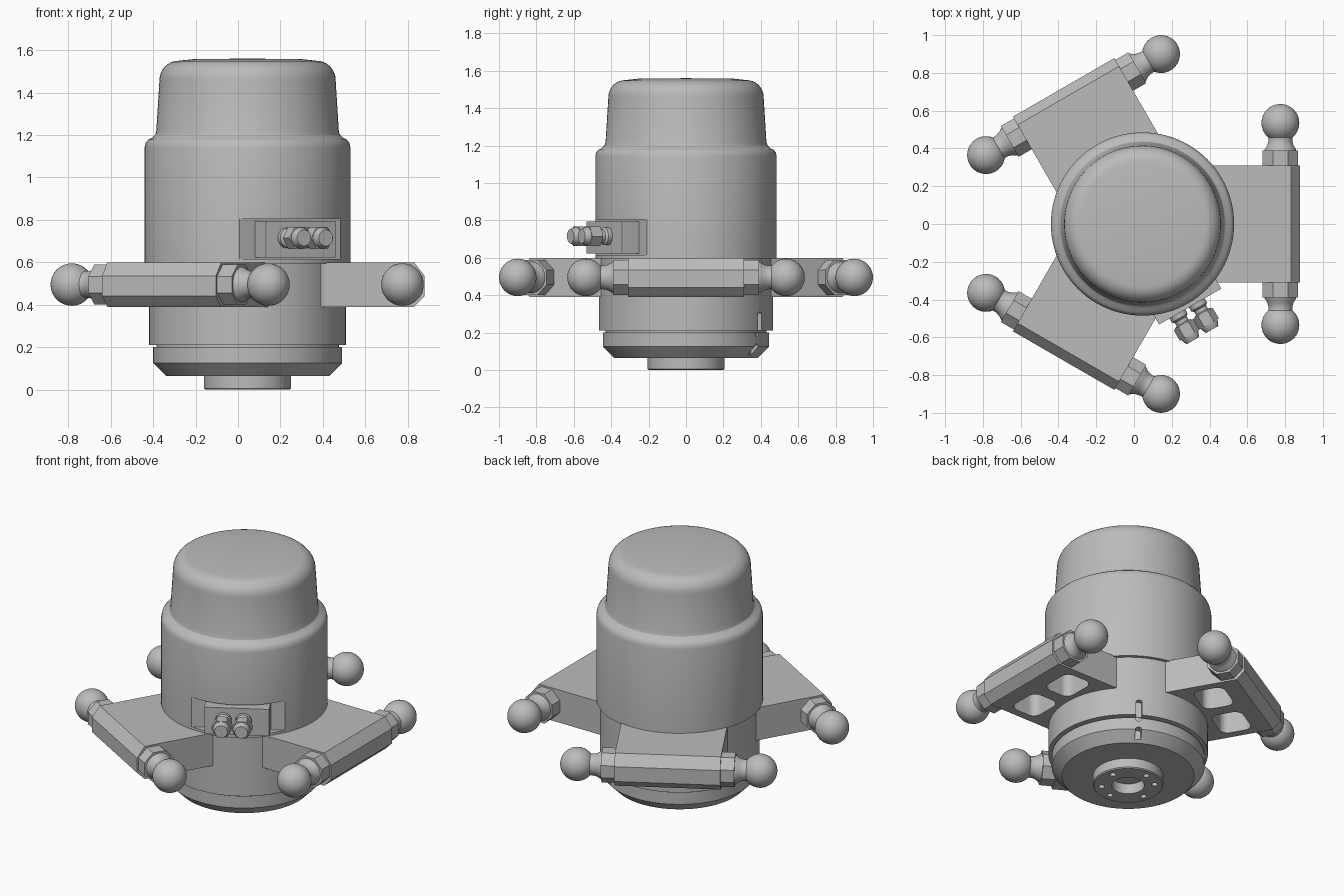
import bpy, bmesh, math
from mathutils import Matrix, Vector

if "Cube" in bpy.data.objects:
    bpy.data.objects.remove(bpy.data.objects["Cube"], do_unlink=True)

CENTRE = Matrix.Translation((0.045, 0, 0))

grey = bpy.data.materials.new("machined_grey")
grey.use_nodes = True
grey.diffuse_color = (0.5, 0.5, 0.5, 1)
grey.node_tree.nodes["Principled BSDF"].inputs["Base Color"].default_value = (0.5, 0.5, 0.5, 1)


def finish(name, bm, matrix=Matrix(), smooth=True):
    """Turn a bmesh into a placed object, smooth except at sharp edges."""
    bmesh.ops.remove_doubles(bm, verts=bm.verts, dist=1e-5)
    bmesh.ops.recalc_face_normals(bm, faces=bm.faces)
    bm.transform(CENTRE @ matrix)
    mesh = bpy.data.meshes.new(name)
    bm.to_mesh(mesh)
    bm.free()
    mesh.materials.append(grey)
    obj = bpy.data.objects.new(name, mesh)
    bpy.context.collection.objects.link(obj)
    if smooth:
        shade(obj)
    return obj


def shade(obj):
    bpy.ops.object.select_all(action="DESELECT")
    obj.select_set(True)
    bpy.context.view_layer.objects.active = obj
    bpy.ops.object.shade_smooth_by_angle(angle=math.radians(30))


def lathe(profile, steps=96):
    """Revolve (radius, height) points about z."""
    bm = bmesh.new()
    verts = [bm.verts.new((r, 0, z)) for r, z in profile]
    edges = [bm.edges.new(pair) for pair in zip(verts, verts[1:])]
    bmesh.ops.spin(bm, geom=verts + edges, cent=(0, 0, 0), axis=(0, 0, 1),
                   angle=math.tau, steps=steps)
    return bm


def prism(points, depth, start=0):
    """Extrude an xy outline along z."""
    bm = bmesh.new()
    face = bm.faces.new([bm.verts.new((x, y, start)) for x, y in points])
    top = bmesh.ops.extrude_face_region(bm, geom=[face])["geom"]
    bmesh.ops.translate(bm, vec=(0, 0, depth),
                        verts=[v for v in top if isinstance(v, bmesh.types.BMVert)])
    return bm


def polygon(sides, radius, turn=0):
    return [(radius * math.cos(math.tau * (i + turn) / sides),
             radius * math.sin(math.tau * (i + turn) / sides)) for i in range(sides)]


def rounded(x0, x1, y0, y1, r):
    corners = [(x1 - r, y1 - r), (x0 + r, y1 - r), (x0 + r, y0 + r), (x1 - r, y0 + r)]
    return [(x + r * math.cos(math.pi / 2 * (q + i / 6)), y + r * math.sin(math.pi / 2 * (q + i / 6)))
            for q, (x, y) in enumerate(corners) for i in range(7)]


def turn(degrees):
    return Matrix.Rotation(math.radians(degrees), 4, "Z")


def cut(target, cutters):
    for cutter in cutters:
        cutter.hide_render = True
        mod = target.modifiers.new("cut", "BOOLEAN")
        mod.operation, mod.solver, mod.object = "DIFFERENCE", "EXACT", cutter
        bpy.context.view_layer.objects.active = target
        bpy.ops.object.modifier_apply(modifier=mod.name)
        bpy.data.objects.remove(cutter, do_unlink=True)
    shade(target)


# Upper housing with the rounded, slightly tapered cap
corner = [(0.325 + 0.09 * math.sin(a), 1.46 + 0.09 * math.cos(a))
          for a in (math.pi / 2 * i / 8 for i in range(9))]
housing = finish("motor_housing", lathe(
    [(0, 1.56), (0.25, 1.558)] + corner
    + [(0.43, 1.22), (0.436, 1.2), (0.45, 1.187), (0.468, 1.178), (0.48, 1.163),
       (0.485, 1.14), (0.485, 0.595), (0, 0.595)]))

# Flat recess on the housing for the connector block
SIDE = turn(-60)
cut(housing, [finish("recess_cutter", prism(rounded(0.4, 0.7, -0.4, 0.4, 0.01), 0.19, 0.615),
                     SIDE, False)])

# Lower body with groove and chamfered bottom ring
base = finish("lower_body", lathe(
    [(0, 0.6), (0.465, 0.6), (0.465, 0.21), (0.43, 0.21), (0.43, 0.2), (0.445, 0.2),
     (0.445, 0.125), (0.385, 0.065), (0, 0.065)]))
upright = Matrix(((0, 0, 1, 0), (1, 0, 0, 0), (0, 1, 0, 0), (0, 0, 0, 1)))
cut(base, [finish("slot_cutter", prism(rounded(-0.018, 0.018, z0, z1, 0.016), 0.2, r),
                  turn(58) @ upright, False)
           for z0, z1, r in ((0.18, 0.31, 0.435), (0.04, 0.14, 0.4))])

# Output hub with centre bore and bolt holes
hub = finish("output_hub", lathe(
    [(0, 0.1), (0.205, 0.1), (0.205, 0.006), (0.199, 0), (0, 0)]))
holes = [finish("bore_cutter", prism(polygon(48, 0.095), 0.09, -0.02), Matrix(), False)]
for angle in (0, 42, 120, 180, 222, 300):
    holes.append(finish("bolt_cutter", prism(polygon(16, 0.018), 0.07, -0.02),
                        turn(135 - angle) @ Matrix.Translation((0.155, 0, 0)), False))
cut(hub, holes)

# Three arms, each with a bevelled outer rail and underside pockets
ARM = [(0.3, 0.39), (0.785, 0.39), (0.835, 0.44), (0.835, 0.535), (0.785, 0.6), (0.3, 0.6)]
along_y = Matrix(((1, 0, 0, 0), (0, 0, 1, 0), (0, 1, 0, 0), (0, 0, 0, 1)))
ball_arc = [(0.1 * math.sin(a), 0.535 - 0.1 * math.cos(a))
            for a in (math.radians(40 + 140 * i / 20) for i in range(21))]
for n, label in enumerate(("left", "back", "front")):
    spin = turn(120 * n)
    arm = finish(label + "_arm", prism(ARM, 0.62, -0.31), spin @ along_y)
    cut(arm, [finish("pocket_cutter", prism(rounded(0.49, 0.68, y, y + 0.22, 0.05), 0.2, 0.35),
                     spin, False) for y in (-0.26, 0.04)])
    for side, end in ((1, "a"), (-1, "b")):
        # Hex-like collar, curved neck and ball at each rail end
        place = spin @ Matrix.Scale(side, 4, (0, 1, 0)) @ Matrix.Translation((0.73, 0, 0.495)) @ along_y
        finish(f"{label}_collar_{end}", prism(polygon(8, 0.102, 0.5), 0.09, 0.3), place)
        finish(f"{label}_ball_stud_{end}", lathe(
            [(0, 0.385), (0.085, 0.385), (0.083, 0.395), (0.07, 0.415), (0.064, 0.435),
             (0.063, 0.45)] + ball_arc, 40), place)

# Connector block with two hose fittings
finish("connector_block", prism(rounded(0.3, 0.505, -0.19, 0.19, 0.004), 0.172, 0.622), SIDE)
outward = Matrix(((0, 0, 1, 0), (1, 0, 0, 0), (0, 1, 0, 0), (0, 0, 0, 1)))
for n, offset in enumerate((-0.078, 0.04)):
    place = SIDE @ Matrix.Translation((0, offset, 0.715)) @ outward
    finish(f"fitting_stem_{n}", lathe(
        [(0, 0.5), (0.048, 0.5), (0.048, 0.53), (0.036, 0.54), (0.036, 0.56), (0.05, 0.565),
         (0.05, 0.64), (0.038, 0.668), (0, 0.668)], 32), place)
    finish(f"fitting_nut_{n}", prism(polygon(6, 0.06), 0.065, 0.57), place)
